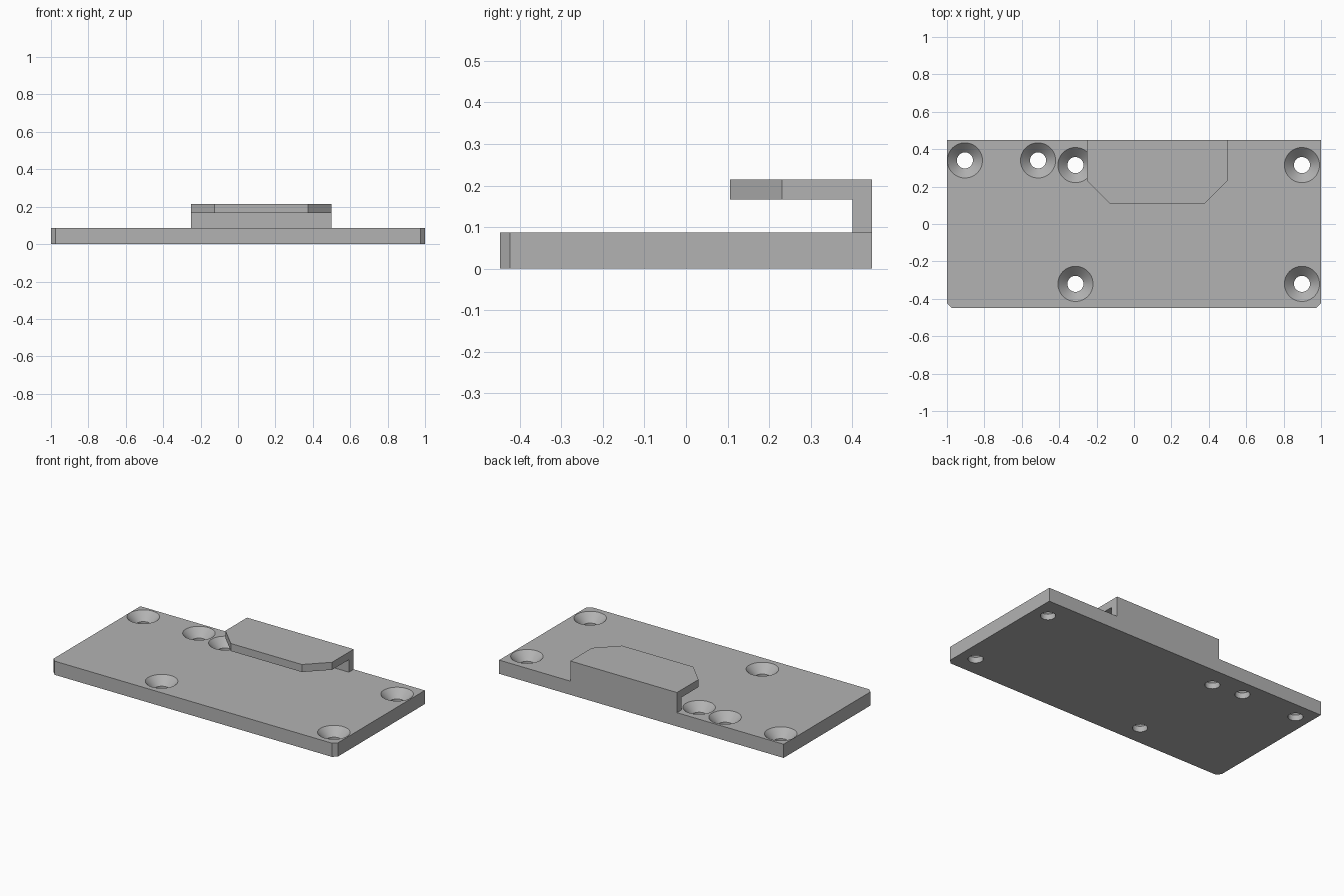
import bpy
import bmesh
import math
from mathutils import Matrix

cube = bpy.data.objects.get("Cube")
if cube:
    bpy.data.objects.remove(cube, do_unlink=True)

PLATE_TOP = 0.087
BACK = 0.448
HOLES = [(-0.904, 0.34), (-0.513, 0.34), (-0.313, 0.315),
         (0.898, 0.315), (-0.313, -0.32), (0.898, -0.32)]

grey = bpy.data.materials.new("plain grey")
grey.use_nodes = True
grey.diffuse_color = (0.45, 0.45, 0.45, 1)
grey.node_tree.nodes["Principled BSDF"].inputs["Base Color"].default_value = grey.diffuse_color


def make_object(name, bm):
    bmesh.ops.recalc_face_normals(bm, faces=bm.faces)
    mesh = bpy.data.meshes.new(name)
    bm.to_mesh(mesh)
    bm.free()
    mesh.materials.append(grey)
    obj = bpy.data.objects.new(name, mesh)
    bpy.context.collection.objects.link(obj)
    return obj


def extrude_side_profile(name, profile, x0, x1, chamfer):
    """Extrude a (y, z) profile along x and chamfer its front upright edges."""
    bm = bmesh.new()
    face = bm.faces.new([bm.verts.new((x0, y, z)) for y, z in profile])
    moved = bmesh.ops.extrude_face_region(bm, geom=[face])["geom"]
    verts = [v for v in moved if isinstance(v, bmesh.types.BMVert)]
    bmesh.ops.translate(bm, verts=verts, vec=(x1 - x0, 0, 0))
    front = min(y for y, z in profile)
    corners = [e for e in bm.edges
               if all(abs(v.co.y - front) < 1e-4 for v in e.verts)
               and abs(e.verts[0].co.x - e.verts[1].co.x) < 1e-4]
    bmesh.ops.bevel(bm, geom=corners, offset=chamfer, segments=1, affect='EDGES')
    return make_object(name, bm)


# Base plate with two clipped front corners
plate = extrude_side_profile(
    "base_plate",
    [(-BACK, 0), (BACK, 0), (BACK, PLATE_TOP), (-BACK, PLATE_TOP)], -1, 1, 0.025)

# Countersunk screw holes: a straight bore below a 45 degree cone
bm = bmesh.new()
bore, sink, over = 0.043, 0.094, 0.02
cone_bottom = PLATE_TOP - (sink - bore)
rings = [(bore, -over), (bore, cone_bottom), (sink, PLATE_TOP), (sink, PLATE_TOP + over)]
SIDES = 48
for x, y in HOLES:
    loops = []
    for radius, z in rings:
        loops.append(bmesh.ops.create_circle(
            bm, segments=SIDES, radius=radius,
            matrix=Matrix.Translation((x, y, z)))["verts"])
    for low, high in zip(loops, loops[1:]):
        for i in range(SIDES):
            j = (i + 1) % SIDES
            bm.faces.new((low[i], low[j], high[j], high[i]))
    bm.faces.new(loops[0])
    bm.faces.new(loops[-1])
cutter = make_object("screw_hole_cutter", bm)
cutter.hide_render = True

cut = plate.modifiers.new("screw holes", 'BOOLEAN')
cut.operation = 'DIFFERENCE'
cut.solver = 'EXACT'
cut.object = cutter
bpy.ops.object.select_all(action='DESELECT')
bpy.context.view_layer.objects.active = plate
plate.select_set(True)
bpy.ops.object.modifier_apply(modifier=cut.name)
bpy.data.objects.remove(cutter, do_unlink=True)
bpy.ops.object.shade_smooth_by_angle(angle=math.radians(30))

# Hooked clip: rear wall with a forward lip, its front corners cut away
extrude_side_profile(
    "hooked_clip",
    [(BACK, PLATE_TOP), (BACK, 0.215), (0.106, 0.215),
     (0.106, 0.167), (0.4, 0.167), (0.4, PLATE_TOP)], -0.25, 0.5, 0.125)
